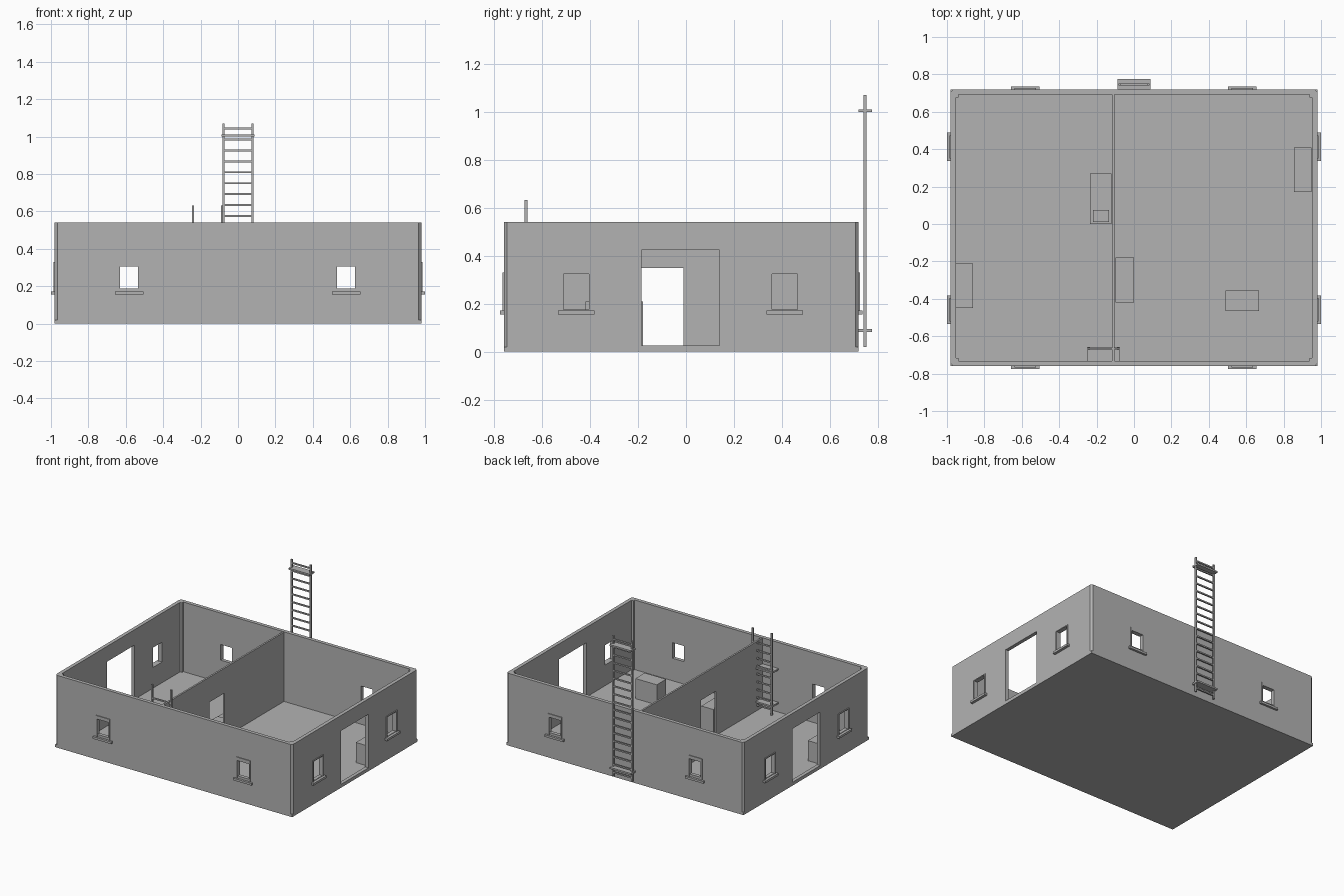
import bpy
import bmesh

cube = bpy.data.objects.get("Cube")
if cube:
    bpy.data.objects.remove(cube, do_unlink=True)

grey = bpy.data.materials.new("plain grey")
grey.use_nodes = True
COLOUR = (0.45, 0.45, 0.45, 1)
grey.diffuse_color = COLOUR
grey.node_tree.nodes["Principled BSDF"].inputs["Base Color"].default_value = COLOUR


def prism(name, points, z0, z1):
    """Extrude a flat outline from z0 to z1."""
    bm = bmesh.new()
    face = bm.faces.new([bm.verts.new((x, y, z0)) for x, y in points])
    top = bmesh.ops.extrude_face_region(bm, geom=[face])["geom"]
    moved = [g for g in top if isinstance(g, bmesh.types.BMVert)]
    bmesh.ops.translate(bm, verts=moved, vec=(0, 0, z1 - z0))
    bmesh.ops.recalc_face_normals(bm, faces=bm.faces)
    mesh = bpy.data.meshes.new(name)
    bm.to_mesh(mesh)
    bm.free()
    mesh.materials.append(grey)
    obj = bpy.data.objects.new(name, mesh)
    bpy.context.collection.objects.link(obj)
    return obj


def box(name, x, y, z):
    (x0, x1), (y0, y1) = sorted(x), sorted(y)
    return prism(name, [(x0, y0), (x1, y0), (x1, y1), (x0, y1)], *z)


def cut(target, cutter):
    """Subtract a helper solid and discard it."""
    cutter.hide_render = True
    mod = target.modifiers.new("opening", 'BOOLEAN')
    mod.operation = 'DIFFERENCE'
    mod.solver = 'EXACT'
    mod.object = cutter
    bpy.context.view_layer.objects.active = target
    bpy.ops.object.modifier_apply(modifier=mod.name)
    bpy.data.objects.remove(cutter, do_unlink=True)


# Overall plan
X, Y0, Y1 = 0.98, -0.76, 0.72
THICK, FLOOR, TOP = 0.027, 0.02, 0.54
IX, IY0, IY1 = X - THICK, Y0 + THICK, Y1 - THICK
C = 0.014

box("floor_slab", (-X, X), (Y0, Y1), (0, FLOOR))

# Outer walls with chamfered corners
outline = [(-X + C, Y0), (X - C, Y0), (X, Y0 + C), (X, Y1 - C),
           (X - C, Y1), (-X + C, Y1), (-X, Y1 - C), (-X, Y0 + C)]
walls = prism("outer_walls", outline, FLOOR, TOP)
cut(walls, box("room_cutter", (-IX, IX), (IY0, IY1), (-0.1, 1)))

# Inner corner posts
for sx in (-1, 1):
    for y, s in ((IY0, 1), (IY1, -1)):
        box("corner_post", (sx * IX, sx * (IX - 0.016)), (y, y + s * 0.016), (FLOOR, TOP))

# Side doorways
for sx in (-1, 1):
    cut(walls, box("door_cutter", (sx * 0.9, sx * 1.1), (-0.185, 0.14), (FLOOR + 0.005, 0.425)))

# Partition with its own doorway
partition = box("partition_wall", (-0.118, -0.105), (IY0, IY1), (FLOOR, TOP - 0.003))
cut(partition, box("inner_door_cutter", (-0.2, 0), (-0.185, -0.01), (FLOOR + 0.003, 0.35)))


def wall_box(side, name, u, v, z):
    """Box on a wall: u runs along the wall, v is the distance outward."""
    if side in ("left", "right"):
        s = 1 if side == "left" else -1
        return box(name, [s * (X + d) for d in v], u, z)
    if side == "front":
        return box(name, u, [Y0 - d for d in v], z)
    return box(name, u, [Y1 + d for d in v], z)


def window(side, centre, half, z0, z1, reach):
    cut(walls, wall_box(side, "window_cutter", (centre - half, centre + half), (-0.1, 0.1), (z0, z1)))
    edge, out = 0.009, (-0.004, 0.006)
    for s in (-1, 1):
        wall_box(side, "window_jamb", (centre + s * half, centre + s * (half + edge)), out, (0.17, z1))
    wall_box(side, "window_lintel", (centre - half - edge, centre + half + edge), out, (z1, 0.33))
    wall_box(side, "window_sill", (centre - 0.076, centre + 0.076), (-0.01, reach), (0.155, 0.171))


for side in ("front", "back"):
    for centre in (-0.582, 0.578):
        window(side, centre, 0.048, 0.188, 0.305, 0.016)
for side in ("left", "right"):
    for centre in (-0.458, 0.412):
        window(side, centre, 0.053, 0.175, 0.323, 0.02)


def ladder(name, centre, y, top, top_rung, plates, plate_y):
    for s in (-1, 1):
        x = centre + s * 0.078
        box(name + "_rail", (x - 0.006, x + 0.006), (y - 0.006, y + 0.006), (FLOOR, top))
    z = top_rung
    while z > 0.04:
        box(name + "_rung", (centre - 0.078, centre + 0.078), (y - 0.005, y + 0.005), (z - 0.005, z + 0.005))
        z -= 0.0585
    for z in plates:
        box(name + "_bracket", (centre - 0.088, centre + 0.088), plate_y, (z - 0.006, z + 0.006))


ladder("outer_ladder", 0, 0.746, 1.07, 1.043, (0.088, 1.005), (Y1, 0.776))
ladder("inner_ladder", -0.163, -0.667, 0.632, 0.53, (0.088, 0.34), (IY0, -0.657))

# Furniture
box("tall_cabinet", (-0.1, 0), (-0.42, -0.18), (FLOOR, 0.21))
box("table_block", (0.49, 0.667), (-0.465, -0.355), (FLOOR, 0.17))
box("left_chest", (0.855, 0.95), (0.17, 0.41), (FLOOR, 0.17))
box("right_chest", (-0.953, -0.86), (-0.45, -0.21), (FLOOR, 0.17))
box("bed", (-0.235, -0.12), (0, 0.27), (FLOOR, 0.1))
box("pillow", (-0.22, -0.135), (0.01, 0.075), (0.1, 0.115))
